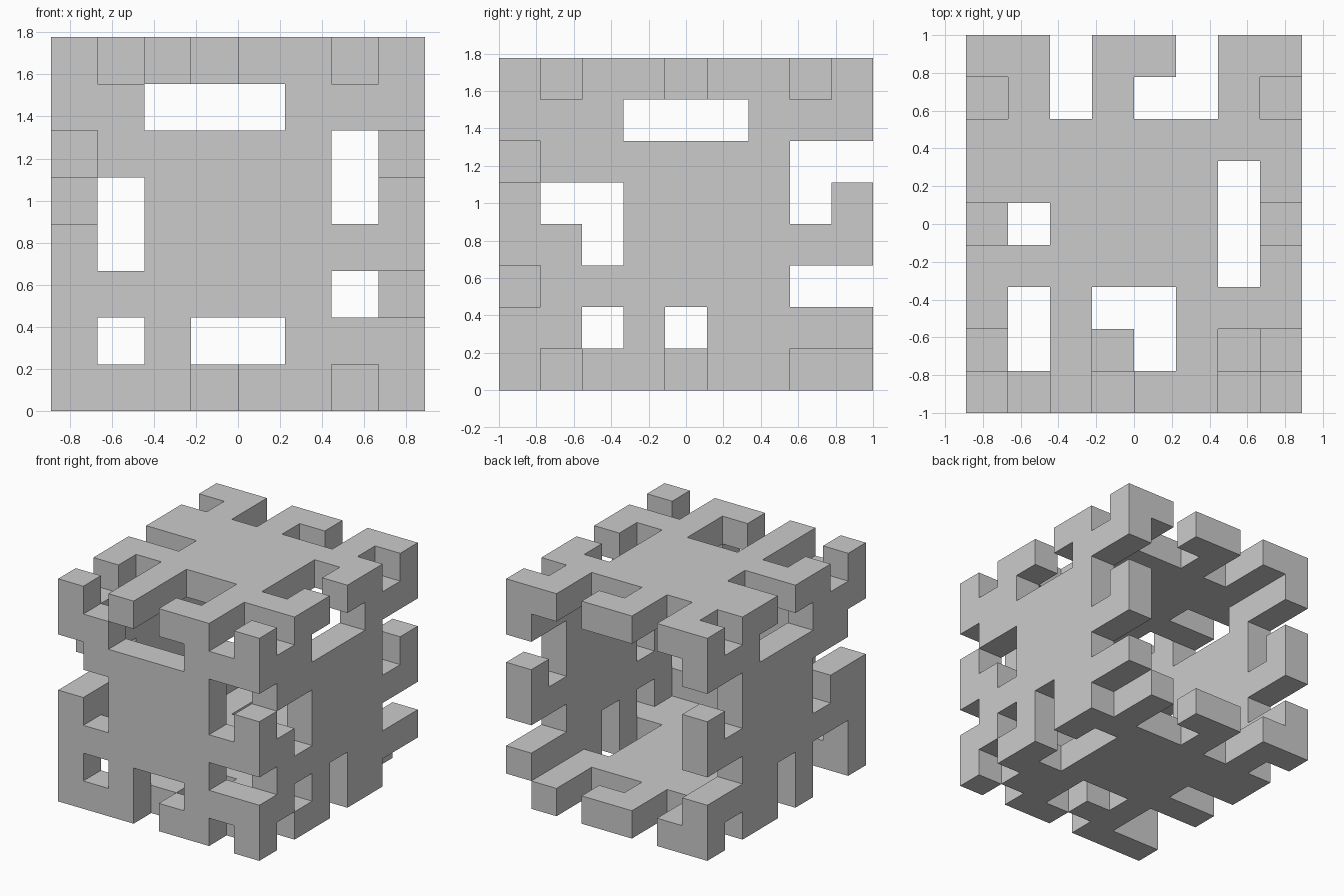
import bpy, bmesh
from mathutils import Vector

if "Cube" in bpy.data.objects:
    bpy.data.objects.remove(bpy.data.objects["Cube"])

U = 2 / 9                     # size of one grid cell
SIZE = (8, 9, 8)              # cells along x, y, z

mat = bpy.data.materials.new("light_grey")
mat.diffuse_color = (0.6, 0.6, 0.6, 1)
mat.use_nodes = True
mat.node_tree.nodes["Principled BSDF"].inputs["Base Color"].default_value = mat.diffuse_color

# Finger-jointed panels, X = solid. Horizontal panels: rows front to back, columns left to right.
TOP = """X.X.XX.X
..X..X..
X.X..XXX
XXXXXX.X
..XXXX..
XXXXXX.X
XXXXXXXX
.X.X..X.
XX.XX.XX"""
BOTTOM = """XXX.XX.X
..XX.XX.
..X..XXX
XXXXXX.X
..XXXX..
XXXXXX.X
XXXXXXXX
.X.X..X.
XX.XX.X."""
# Upright panels: rows bottom to top. Sides have columns front to back.
FRONT = """XXX.XX.X
X.X..XXX
XXXXXX..
X.XXXXXX
..XXXX.X
.XXXXX..
XX...XXX
X.X.XX.X"""
RIGHT = """X.XX.XX..
XX.X.XXXX
.XXXXXX..
XX.XXXXXX
X..XXXX.X
.XXXXXX..
XXX...XXX
X.XX.XX.X"""
LEFT = """X..X.XX.X
X..X.XXXX
XXXXXXX..
XX.XXXXXX
...XXXX.X
.XXXXXX..
XXX...XXX
X.XX.XX.X"""

PANELS = {
    "top_panel": (TOP, lambda c, r: (c, r, 7)),
    "bottom_panel": (BOTTOM, lambda c, r: (c, r, 0)),
    "front_panel": (FRONT, lambda c, r: (c, 0, r)),
    "right_panel": (RIGHT, lambda c, r: (7, c, r)),
    "left_panel": (LEFT, lambda c, r: (0, c, r)),
}

# Shared edge cells belong to the first panel that claims them
solid, owned = set(), {}
for name, (rows, place) in PANELS.items():
    cells = {place(c, r) for r, row in enumerate(rows.split())
             for c, ch in enumerate(row) if ch == "X"}
    owned[name] = cells - solid
    solid |= cells


def build_panel(name, cells):
    """Make the outer skin of a set of grid cells."""
    bm = bmesh.new()
    offset = Vector((-SIZE[0] / 2, -SIZE[1] / 2, 0))
    for cell in cells:
        for axis in range(3):
            for side in (0, 1):
                step = [0, 0, 0]
                step[axis] = 2 * side - 1
                if tuple(a + b for a, b in zip(cell, step)) in solid:
                    continue
                u, v = (axis + 1) % 3, (axis + 2) % 3
                corners = []
                for du, dv in ((0, 0), (1, 0), (1, 1), (0, 1)):
                    p = Vector(cell)
                    p[axis] += side
                    p[u] += du
                    p[v] += dv
                    corners.append(bm.verts.new((p + offset) * U))
                bm.faces.new(corners if side else corners[::-1])
    bmesh.ops.remove_doubles(bm, verts=bm.verts, dist=0.001)
    mesh = bpy.data.meshes.new(name)
    bm.to_mesh(mesh)
    bm.free()
    mesh.materials.append(mat)
    obj = bpy.data.objects.new(name, mesh)
    bpy.context.collection.objects.link(obj)


for name, cells in owned.items():
    build_panel(name, cells)
